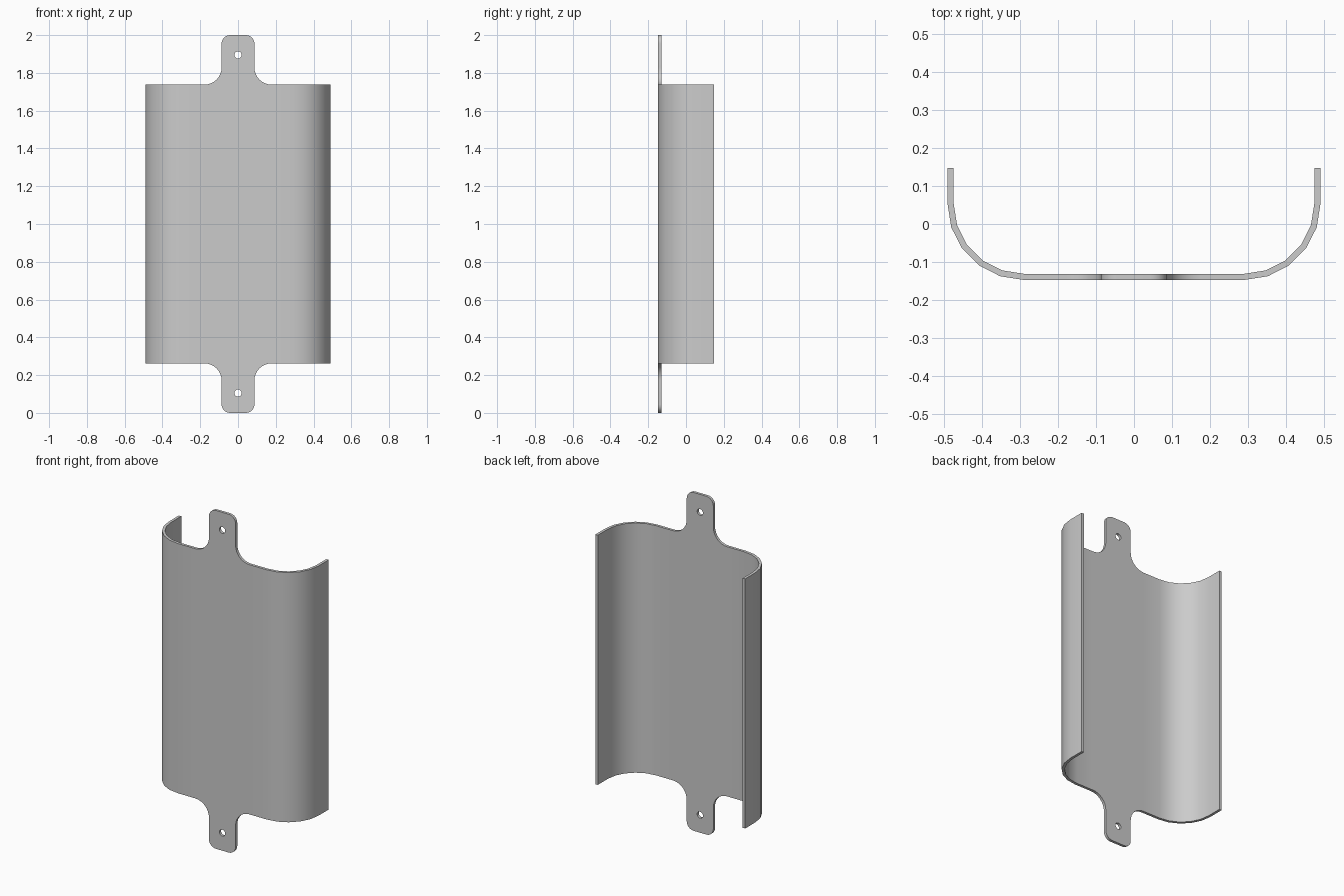
import bpy
import bmesh
from math import cos, sin, radians

cube = bpy.data.objects.get("Cube")
if cube:
    bpy.data.objects.remove(cube, do_unlink=True)

FRONT, THICK, MID = -0.147, 0.016, 1.0      # front plane, sheet thickness, centre height
FLAT, BEND, HALF = 0.29, 0.2, 0.738         # flat half width, bend radius, sheet half height
TAB, FILLET, CORNER = 0.087, 0.09, 0.045    # tab half width, root fillet, corner radius
HOLE_Z, HOLE_R = 0.895, 0.019


def arc(cx, cz, r, start, end, steps):
    """Points along a circular arc."""
    angles = [radians(start + (end - start) * i / steps) for i in range(steps + 1)]
    return [(cx + r * cos(a), cz + r * sin(a)) for a in angles]


bm = bmesh.new()


def add_loop(points):
    verts = [bm.verts.new((x, FRONT, MID + z)) for x, z in points]
    for i, v in enumerate(verts):
        bm.edges.new((v, verts[(i + 1) % len(verts)]))
    return verts


# Flat panel outline: one quarter, mirrored to all four
quarter = [(FLAT, HALF)]
quarter += arc(TAB + FILLET, HALF + FILLET, FILLET, 270, 180, 8)
quarter += arc(TAB - CORNER, 1 - CORNER, CORNER, 0, 90, 6)
top = quarter + [(-x, z) for x, z in reversed(quarter)]
add_loop(top + [(x, -z) for x, z in reversed(top)])

# Mounting holes in both tabs
for side in (1, -1):
    add_loop(arc(0, side * HOLE_Z, HOLE_R, 0, 360, 20)[:-1])

bmesh.ops.triangle_fill(bm, edges=bm.edges[:], use_beauty=True)
bm.normal_update()
for face in bm.faces:
    if face.normal.y > 0:
        face.normal_flip()

# Curved wings with a straight lip at the back
wing = [(x, y) for x, y in arc(FLAT, FRONT + BEND, BEND, -90, 0, 5)]
wing.append((FLAT + BEND, -FRONT))
for side in (1, -1):
    rails = [[bm.verts.new((side * x, y, MID + s * HALF)) for s in (-1, 1)] for x, y in wing]
    for (a, b), (c, d) in zip(rails, rails[1:]):
        bm.faces.new((a, c, d, b) if side > 0 else (b, d, c, a))
bmesh.ops.remove_doubles(bm, verts=bm.verts[:], dist=0.0001)

mesh = bpy.data.meshes.new("bracket_sheet")
bm.to_mesh(mesh)
bm.free()
sheet = bpy.data.objects.new("bracket_sheet", mesh)
bpy.context.collection.objects.link(sheet)

# Sheet thickness, inward from the front surface
solid = sheet.modifiers.new("thickness", "SOLIDIFY")
solid.thickness = THICK
solid.offset = -1
solid.use_even_offset = True

# Plain grey metal
colour = (0.6, 0.6, 0.6, 1)
grey = bpy.data.materials.new("light_grey")
grey.use_nodes = True
grey.diffuse_color = colour
grey.node_tree.nodes["Principled BSDF"].inputs["Base Color"].default_value = colour
mesh.materials.append(grey)

bpy.ops.object.select_all(action="DESELECT")
sheet.select_set(True)
bpy.context.view_layer.objects.active = sheet
bpy.ops.object.modifier_apply(modifier=solid.name)
bpy.ops.object.shade_smooth_by_angle(angle=radians(30))
